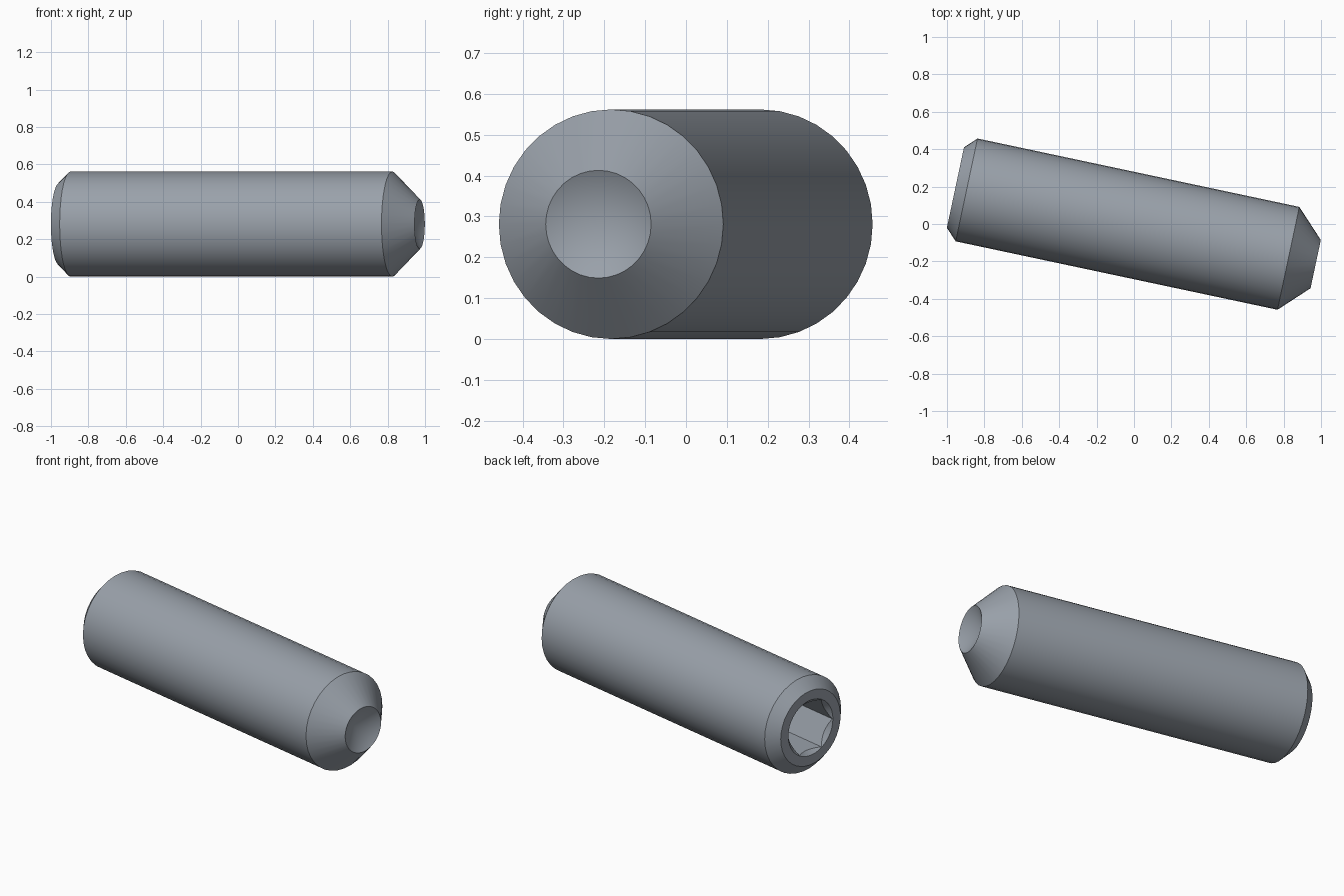
import bpy, bmesh, math
from mathutils import Matrix

old = bpy.data.objects.get("Cube")
if old:
    bpy.data.objects.remove(old, do_unlink=True)

SEGMENTS = 36
BODY_R, FACE_R, TIP_R = 0.281, 0.22, 0.132
HEX_FLAT = 0.14            # half the width across flats
MOUTH_R = 0.164            # countersink rim around the socket
BACK, TIP = -0.976, 0.993  # ends along the axis


def hex_radius(a):
    """Radius of a hexagon with corners at top and bottom."""
    off = (a + math.pi / 6) % (math.pi / 3) - math.pi / 6
    return HEX_FLAT / math.cos(off)


def circle(x, r):
    return lambda a: (x, r)


def scallop(a):
    """Where the 45 degree countersink meets the hexagon walls."""
    r = hex_radius(a)
    return BACK + MOUTH_R - r, r


steel = bpy.data.materials.new("blue_grey_steel")
steel.use_nodes = True
colour = (0.32, 0.355, 0.40, 1)
steel.diffuse_color = colour
steel.node_tree.nodes["Principled BSDF"].inputs["Base Color"].default_value = colour

# Rings from the socket floor, out over the body, to the cupped tip
floor_x = BACK + 0.34
rings = [
    lambda a: (floor_x, hex_radius(a)),
    scallop,
    circle(BACK, MOUTH_R),
    circle(BACK, FACE_R),
    circle(BACK + BODY_R - FACE_R, BODY_R),
    circle(TIP - (BODY_R - TIP_R), BODY_R),
    circle(TIP, TIP_R),
]

bm = bmesh.new()
loops = []
for ring in rings:
    loop = []
    for i in range(SEGMENTS):
        a = math.tau * i / SEGMENTS
        x, r = ring(a)
        loop.append(bm.verts.new((x, r * math.sin(a), r * math.cos(a))))
    loops.append(loop)

for lower, upper in zip(loops, loops[1:]):
    for i in range(SEGMENTS):
        j = (i + 1) % SEGMENTS
        bm.faces.new((lower[i], lower[j], upper[j], upper[i]))

# Socket floor and conical cup
bm.faces.new(loops[0])
apex = bm.verts.new((TIP - 0.073, 0, 0))
for i in range(SEGMENTS):
    bm.faces.new((loops[-1][i], loops[-1][(i + 1) % SEGMENTS], apex))
bmesh.ops.recalc_face_normals(bm, faces=bm.faces)

# Lay the screw on the ground at a slight turn
place = Matrix.Translation((0, -0.008, BODY_R)) @ Matrix.Rotation(math.radians(-12), 4, "Z")
bm.transform(place)

mesh = bpy.data.meshes.new("set_screw")
bm.to_mesh(mesh)
bm.free()
mesh.materials.append(steel)
screw = bpy.data.objects.new("set_screw", mesh)
bpy.context.collection.objects.link(screw)

bpy.ops.object.select_all(action="DESELECT")
screw.select_set(True)
bpy.context.view_layer.objects.active = screw
bpy.ops.object.shade_smooth_by_angle(angle=math.radians(25))
